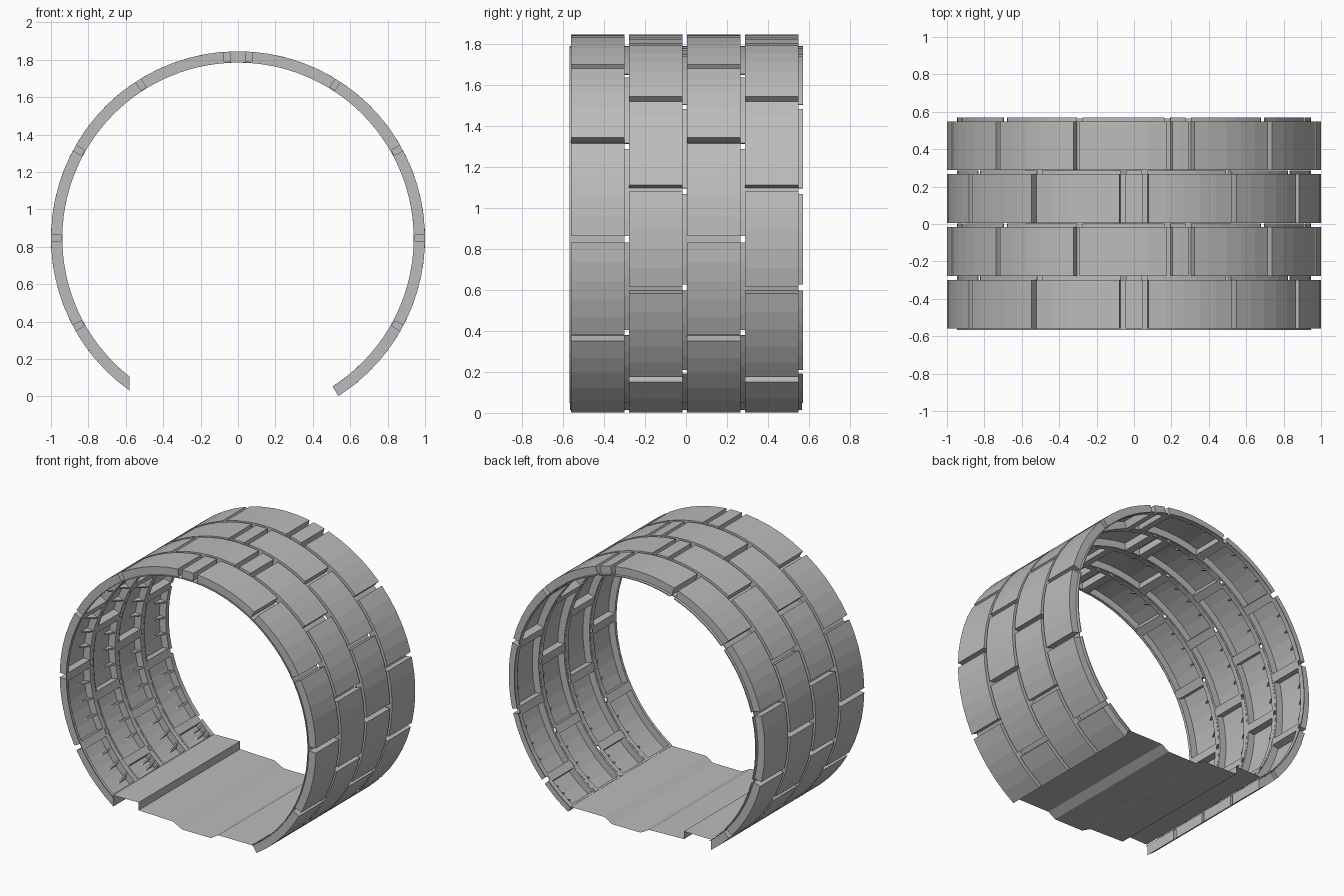
import bpy, bmesh, math

if "Cube" in bpy.data.objects:
    bpy.data.objects.remove(bpy.data.objects["Cube"])

CZ = 0.845                 # height of the tunnel axis
R_IN, R_OUT = 0.94, 1.0    # lining radii
END_L, END_R = -144.5, 147.5   # ring ends, degrees from the crown
GAP = 0.95                 # half joint gap, degrees
STEP, KEY = 28.8, 3.5      # segment angle, half key angle
PITCH, WIDTH = 0.283, 0.26

grey = bpy.data.materials.new("concrete grey")
grey.diffuse_color = (0.5, 0.5, 0.5, 1)
grey.use_nodes = True
grey.node_tree.nodes["Principled BSDF"].inputs["Base Color"].default_value = grey.diffuse_color


def finish(bm, name, recalc=True):
    if recalc:
        bmesh.ops.recalc_face_normals(bm, faces=bm.faces)
    me = bpy.data.meshes.new(name)
    bm.to_mesh(me)
    bm.free()
    me.materials.append(grey)
    ob = bpy.data.objects.new(name, me)
    bpy.context.collection.objects.link(ob)
    return ob


def cut_angle(r):
    """Angle where the vertical left-hand cut meets radius r."""
    return -(180 - math.degrees(math.asin(0.581 / r)))


def point(t, r, y, seg):
    a, b = seg
    if a <= END_L + 0.01:      # lean the left end so its cut is vertical
        t += (cut_angle(r) - END_L) * (b - t) / (b - a)
    t = math.radians(t)
    return (r * math.sin(t), y, CZ + r * math.cos(t))


def arc_prism(bm, seg, t0, t1, section, n):
    """Sweep an (r, y) section around the axis from t0 to t1."""
    rows = []
    for i in range(n + 1):
        t = t0 + (t1 - t0) * i / n
        rows.append([bm.verts.new(point(t, r, y, seg)) for r, y in section])
    k = len(section)
    for p, q in zip(rows, rows[1:]):
        for j in range(k):
            bm.faces.new((p[j], p[(j + 1) % k], q[(j + 1) % k], q[j]))
    bm.faces.new(rows[0])
    bm.faces.new(rows[-1][::-1])


def rect(r0, r1, y0, y1):
    return [(r0, y0), (r1, y0), (r1, y1), (r0, y1)]


def pan_segment(bm, a, b, y0, y1):
    """Hollow lining segment: U-shaped pan, end flanges, joint lip, gussets."""
    seg = (a, b)
    n = max(2, round((b - a) / 5.5))
    w, s = 0.012, 0.01
    r_skin = R_OUT - s
    pan = [(R_IN, y0), (R_OUT, y0), (R_OUT, y1), (R_IN, y1),
           (R_IN, y1 - w), (r_skin, y1 - w), (r_skin, y0 + w), (R_IN, y0 + w)]
    arc_prism(bm, seg, a, b, pan, n)
    # end flanges
    for t0, t1 in ((a, a + 0.8), (b - 0.8, b)):
        arc_prism(bm, seg, t0, t1, rect(R_IN, r_skin, y0 + w, y1 - w), 1)
    # lip closing the groove towards the next ring
    arc_prism(bm, seg, a, b, rect(R_IN, R_IN + 0.006, y1, y1 + 0.021), n)
    # triangular gussets against the rear flange
    if b - a > 8:
        for f in (0.25, 0.5, 0.75):
            t = a + (b - a) * f
            tri = [(r_skin, y1 - 0.09), (r_skin, y1 - w), (R_IN + 0.006, y1 - w)]
            arc_prism(bm, seg, t - 0.3, t + 0.3, tri, 1)


# four lining rings, alternate ones turned by half a segment
for i in range(4):
    bm = bmesh.new()
    y0 = -0.56 + PITCH * i
    y1 = y0 + WIDTH
    turn = (i % 2) * STEP / 2
    joints = [turn + sgn * (KEY + STEP * k) for sgn in (-1, 1) for k in range(6)]
    joints = sorted(j for j in joints if END_L + 2 < j < END_R - 2)
    edges = [END_L] + joints + [END_R]
    for a, b in zip(edges, edges[1:]):
        pan_segment(bm, a + (GAP if a > END_L else 0),
                    b - (GAP if b < END_R else 0), y0, y1)
    # strips closing the joints between segments
    for j in joints:
        arc_prism(bm, (j - GAP, j + GAP), j - GAP, j + GAP,
                  rect(R_IN, R_IN + 0.006, y0, y1), 1)
    if i == 0:   # narrow front lip
        arc_prism(bm, (END_L, END_R), END_L, END_R,
                  rect(R_IN, R_IN + 0.006, y0 - 0.008, y0), 54)
    finish(bm, "lining_ring_%d" % (i + 1))

# floor sheet: raised walkway on the left, shallow channel in the middle
profile = [(-0.58, 0.112), (-0.38, 0.115), (-0.38, 0.06), (-0.11, 0.052),
           (-0.04, 0.015), (0.185, 0.015), (0.24, 0.05), (0.515, 0.05)]
bm = bmesh.new()
front = [bm.verts.new((x, -0.565, z)) for x, z in profile]
back = [bm.verts.new((x, 0.565, z)) for x, z in profile]
for k in range(len(profile) - 1):
    bm.faces.new((front[k], front[k + 1], back[k + 1], back[k]))
finish(bm, "floor", recalc=False)
